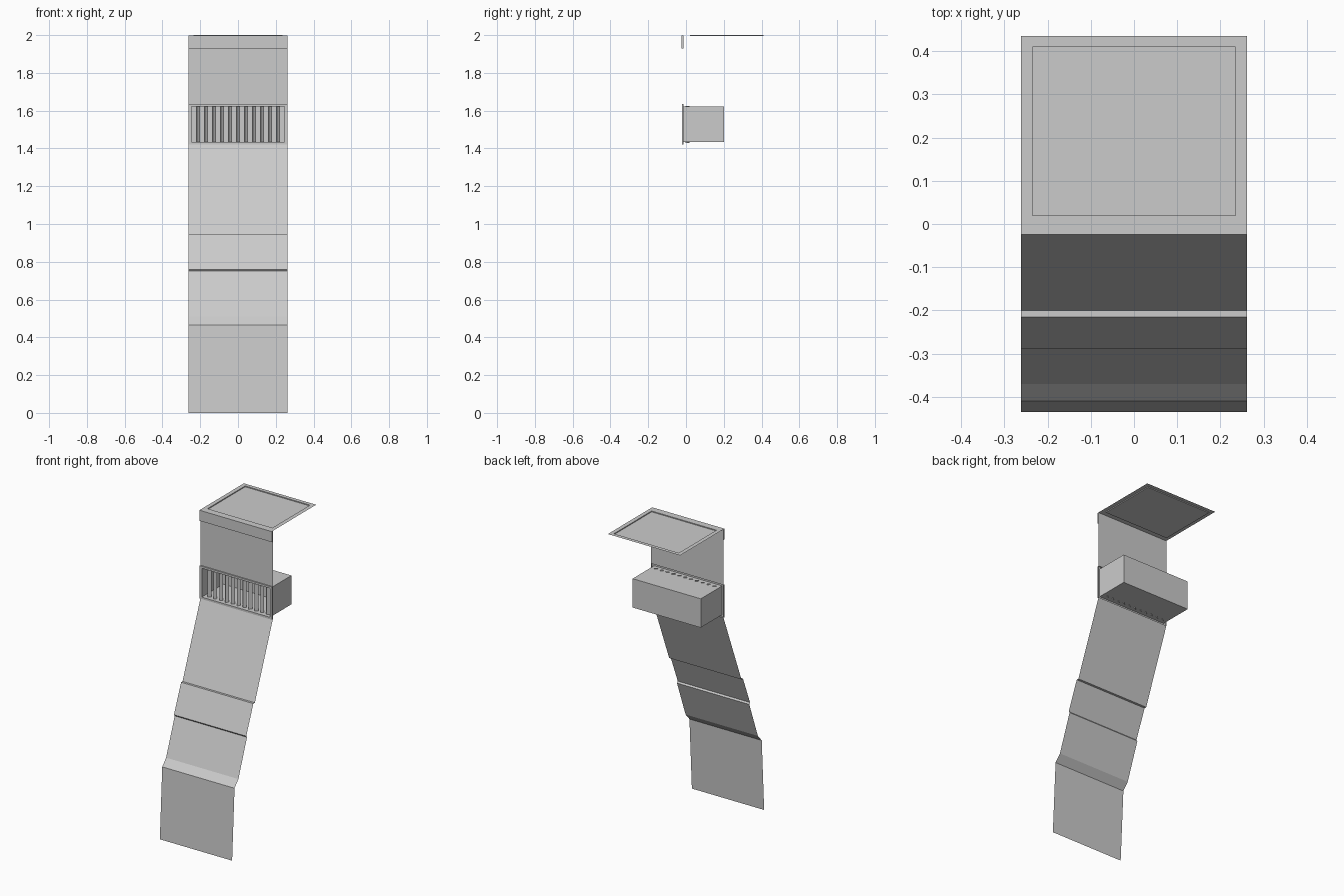
import bpy, bmesh, math
from mathutils import Matrix, Vector

if "Cube" in bpy.data.objects:
    bpy.data.objects.remove(bpy.data.objects["Cube"])

W = 0.262  # half width of every panel


def finish(name, bm, normals=False):
    if normals:
        bmesh.ops.recalc_face_normals(bm, faces=bm.faces)
    me = bpy.data.meshes.new(name)
    bm.to_mesh(me)
    bm.free()
    ob = bpy.data.objects.new(name, me)
    bpy.context.collection.objects.link(ob)
    return ob


def sheet(name, profile):
    """Thin panel swept across the width from (y, z) points running downward."""
    bm = bmesh.new()
    rows = [[bm.verts.new((x, y, z)) for x in (-W, W)] for y, z in profile]
    for a, b in zip(rows, rows[1:]):
        bm.faces.new((b[0], b[1], a[1], a[0]))
    return finish(name, bm)


def add_box(bm, lo, hi):
    lo, hi = Vector(lo), Vector(hi)
    m = Matrix.Translation((lo + hi) / 2) @ Matrix.Diagonal((*(hi - lo), 1))
    return bmesh.ops.create_cube(bm, size=1, matrix=m)["verts"]


def ring(bm, pts):
    return [bm.verts.new(p) for p in pts]


def bridge(bm, a, b):
    n = len(a)
    for i in range(n):
        j = (i + 1) % n
        bm.faces.new((a[i], a[j], b[j], b[i]))


def rect_xy(x, y0, y1, z):
    return [(-x, y0, z), (x, y0, z), (x, y1, z), (-x, y1, z)]


def rect_xz(x, z0, z1, y):
    return [(-x, y, z0), (x, y, z0), (x, y, z1), (-x, y, z1)]


# Top panel with shallow recess
bm = bmesh.new()
outer = ring(bm, rect_xy(W, -0.024, 0.435, 2.0))
inner = ring(bm, rect_xy(0.235, 0.02, 0.41, 2.0))
floor = ring(bm, rect_xy(0.235, 0.02, 0.41, 1.994))
bridge(bm, outer, inner)
bridge(bm, inner, floor)
bm.faces.new(floor)
finish("top_panel", bm)

# Lip hanging from the front of the top
bm = bmesh.new()
add_box(bm, (-W, -0.024, 1.93), (W, -0.014, 1.999))
finish("front_lip", bm)

# Upright panel between lip and vent
sheet("upper_panel", [(-0.014, 1.93), (-0.014, 1.635)])

# Sloping front, stepped out once and tucked under once, then the base panel
sheet("sloping_front", [
    (-0.014, 1.42), (-0.2, 0.945), (-0.215, 0.945), (-0.289, 0.76),
    (-0.281, 0.75), (-0.37, 0.51), (-0.41, 0.465), (-0.435, 0.0)])

# Vent frame with the open-fronted box behind it
bm = bmesh.new()
back = ring(bm, rect_xz(W, 1.42, 1.635, -0.014))
outer = ring(bm, rect_xz(W, 1.42, 1.635, -0.022))
inner = ring(bm, rect_xz(0.247, 1.433, 1.622, -0.022))
deep = ring(bm, rect_xz(0.247, 1.433, 1.622, 0.2))
bridge(bm, back, outer)
bridge(bm, outer, inner)
bridge(bm, inner, deep)
bm.faces.new(deep)
finish("vent_box", bm)

# Angled vertical slats
bm = bmesh.new()
for i in range(11):
    x = (i - 5) * 0.0425
    verts = add_box(bm, (-0.011, -0.004, 1.429), (0.011, 0.004, 1.626))
    bmesh.ops.transform(bm, verts=verts, matrix=Matrix.Translation((x, 0.008, 0))
                        @ Matrix.Rotation(math.radians(40), 4, 'Z'))
finish("vent_slats", bm)
